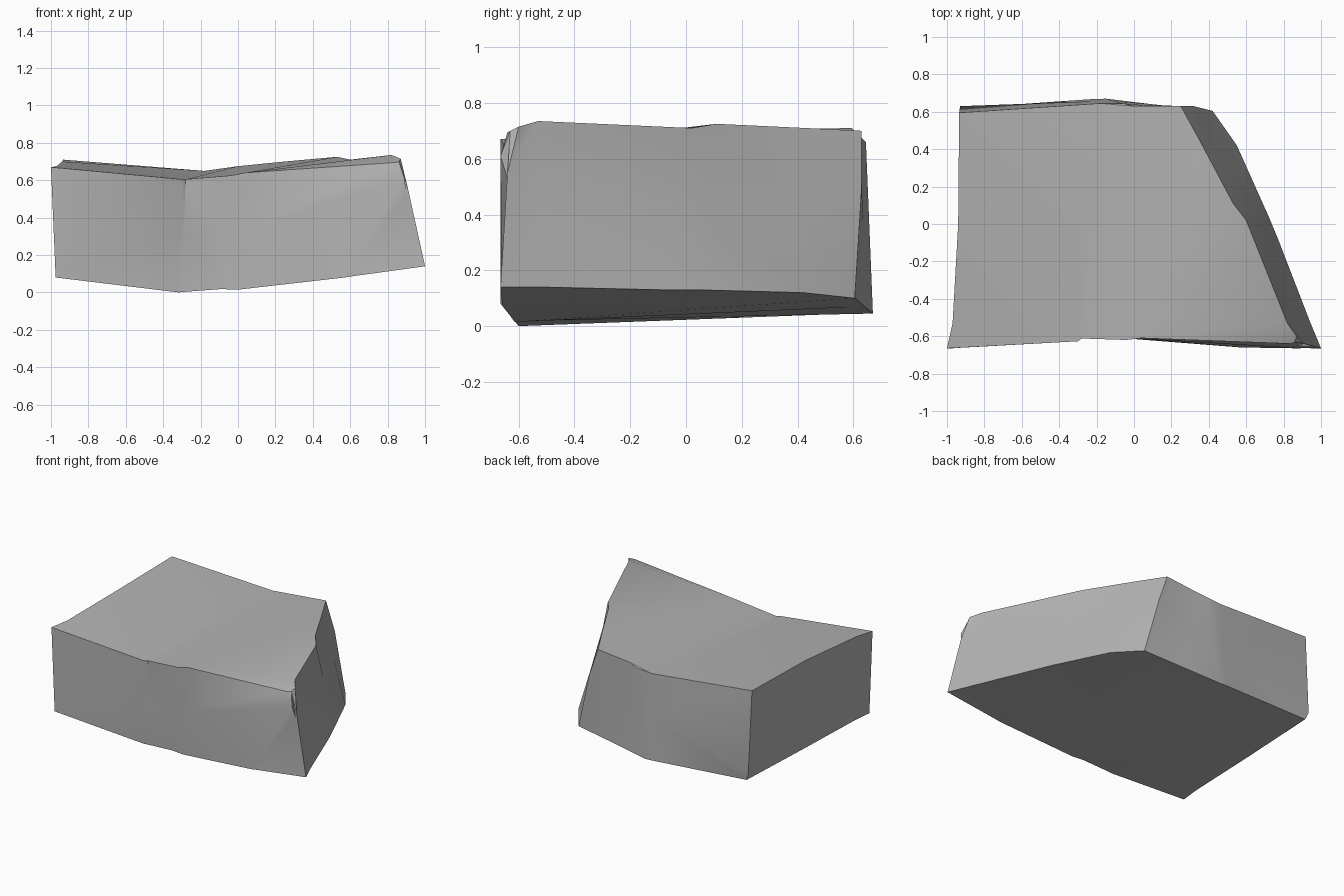
import bpy, bmesh
from math import radians
from mathutils import Vector

default_cube = bpy.data.objects.get("Cube")
if default_cube:
    bpy.data.objects.remove(default_cube, do_unlink=True)

# One plain stone colour
stone = bpy.data.materials.new("grey_stone")
stone.use_nodes = True
grey = (0.45, 0.45, 0.45, 1)
stone.diffuse_color = grey
stone.node_tree.nodes["Principled BSDF"].inputs["Base Color"].default_value = grey

# Each wall is a run of columns: bottom point, top point, optional bend point
front = [
    ((-.975, -.665, .08), (-1, -.665, .67)),
    ((-.315, -.6, 0), (-.3, -.627, .605)),
    ((-.305, -.6, .002), (-.28, -.612, .605)),
    ((-.09, -.61, .018), (-.04, -.62, .625)),
    ((0, -.615, .015), (.04, -.61, .64)),
    ((.57, -.66, .08), (.84, -.64, .695), (.89, -.665, .61)),
    ((.6, -.66, .085), (.86, -.63, .7), (.9, -.64, .53)),
]
right = [
    ((1, -.665, .14), (.87, -.6, .715), (.91, -.64, .55)),
    ((.94, -.52, .14), (.82, -.53, .735)),
    ((.77, -.08, .13), (.6, .02, .71)),
    ((.72, .04, .13), (.53, .11, .725)),
    ((.55, .42, .12), (.36, .43, .71)),
]
back = [
    ((.42, .605, .1), (.25, .63, .7), (.32, .63, .5)),
    ((.1, .64, .07), (0, .63, .675)),
    ((-.15, .67, .045), (-.06, .645, .66)),
    ((-.22, .668, .048), (-.18, .645, .65)),
]
left = [
    ((-.91, .62, .08), (-.935, .595, .71), (-.93, .63, .13)),
    ((-.94, 0, .08), (-.94, 0, .7)),
    ((-.96, -.53, .08), (-.97, -.53, .675)),
]

# Raise every column and join neighbours into walls
mesh = bmesh.new()
columns = []
for base, top, *bend in front + right + back + left:
    middle = bend[0] if bend else Vector(base).lerp(Vector(top), .5)
    columns.append([mesh.verts.new(point) for point in (base, middle, top)])

count = len(columns)
for i, column in enumerate(columns):
    following = columns[(i + 1) % count]
    for level in range(2):
        mesh.faces.new((column[level], following[level],
                        following[level + 1], column[level + 1]))


def cap(level, indices):
    """Fill a part of the upper or lower surface."""
    mesh.faces.new([columns[i % count][level] for i in indices])


# Upper and lower surfaces fold along a shallow valley
valley_front, valley_back = 1, len(front + right + back) - 1
slope_start, back_corner = 4, len(front + right)
for level in (0, 2):
    cap(level, range(valley_back, count + valley_front + 1))
    cap(level, [*range(valley_front, slope_start + 1),
                *range(back_corner, valley_back + 1)])
    cap(level, range(slope_start, back_corner + 1))

bmesh.ops.triangulate(mesh, faces=mesh.faces[:])
bmesh.ops.recalc_face_normals(mesh, faces=mesh.faces[:])

data = bpy.data.meshes.new("rock_slab")
mesh.to_mesh(data)
mesh.free()
data.materials.append(stone)
rock = bpy.data.objects.new("rock_slab", data)
bpy.context.collection.objects.link(rock)

# Soft surfaces with crisp broken edges
bpy.ops.object.select_all(action="DESELECT")
rock.select_set(True)
bpy.context.view_layer.objects.active = rock
bpy.ops.object.shade_smooth_by_angle(angle=radians(35))
